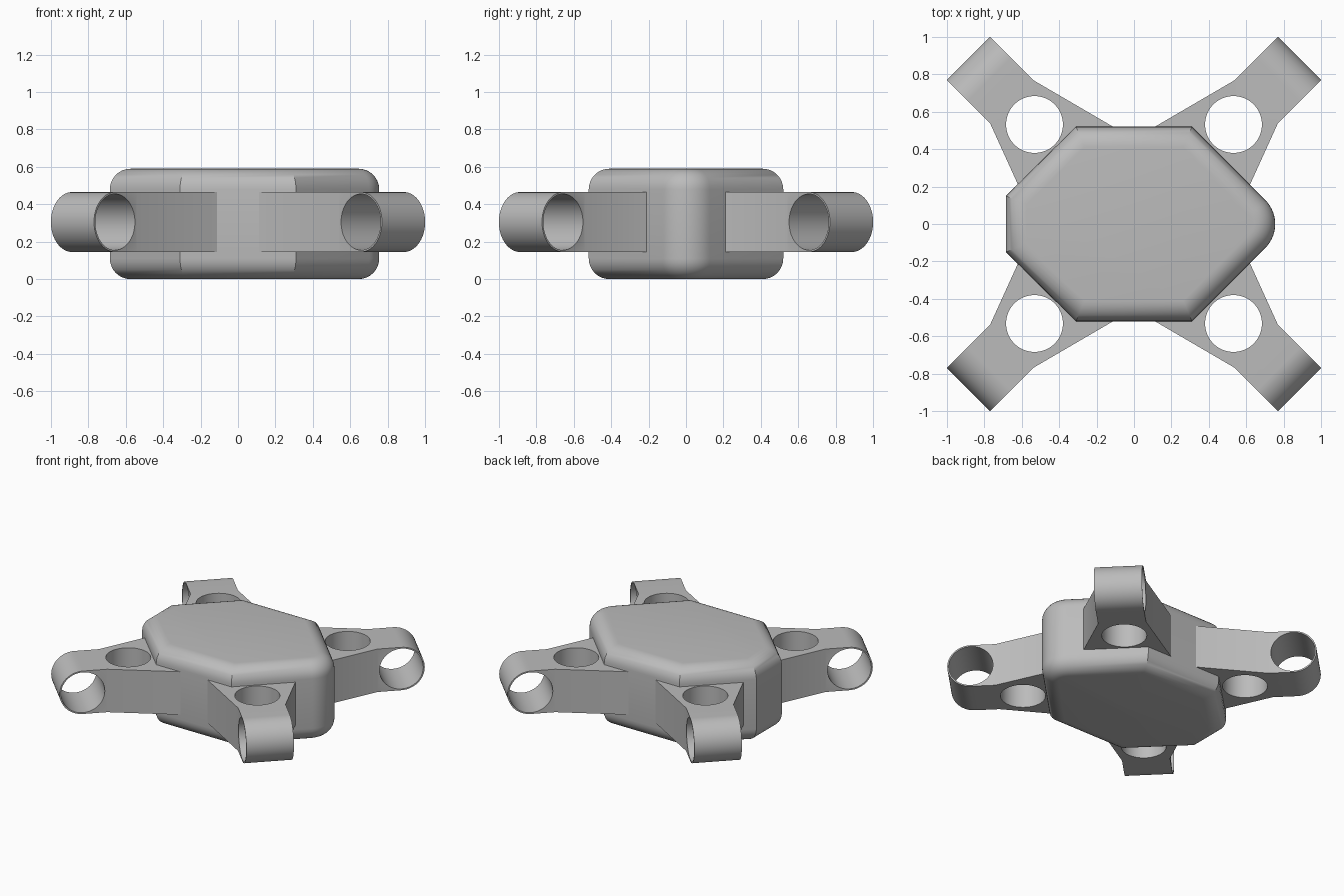
import bpy, bmesh
from math import sin, cos, pi, radians, sqrt
from mathutils import Matrix, Vector

cube = bpy.data.objects.get("Cube")
if cube:
    bpy.data.objects.remove(cube, do_unlink=True)

grey = bpy.data.materials.new("matte grey")
grey.use_nodes = True
GREY = (0.5, 0.5, 0.5, 1)
grey.diffuse_color = GREY
grey.node_tree.nodes["Principled BSDF"].inputs["Base Color"].default_value = GREY

MID = 0.305          # height of the arm centreline
HALF = 0.16          # half height of an arm and outer radius of its end
WIDTH = 0.163        # half width of the arm end
TUBE = 1.092         # distance of the end sleeve along the diagonal


def arc(cx, cy, r, start, end, n):
    return [(cx + r * cos(start + (end - start) * i / n),
             cy + r * sin(start + (end - start) * i / n)) for i in range(n + 1)]


def prism(name, outline, low, high, matrix=Matrix(), round_rim=0):
    """Extrude an outline along its local z, optionally rounding both rims."""
    bm = bmesh.new()
    face = bm.faces.new([bm.verts.new((x, y, low)) for x, y in outline])
    out = bmesh.ops.extrude_face_region(bm, geom=[face])
    top = [v for v in out["geom"] if isinstance(v, bmesh.types.BMVert)]
    bmesh.ops.translate(bm, verts=top, vec=(0, 0, high - low))
    if round_rim:
        rims = [e for e in bm.edges
                if abs(e.verts[0].co.z - e.verts[1].co.z) < 1e-5]
        bmesh.ops.bevel(bm, geom=rims, offset=round_rim, segments=8,
                        profile=0.5, affect='EDGES')
    bmesh.ops.transform(bm, matrix=matrix, verts=bm.verts)
    bmesh.ops.recalc_face_normals(bm, faces=bm.faces)
    mesh = bpy.data.meshes.new(name)
    bm.to_mesh(mesh)
    bm.free()
    mesh.materials.append(grey)
    obj = bpy.data.objects.new(name, mesh)
    bpy.context.collection.objects.link(obj)
    return obj


def carve(obj, tool, operation):
    """Apply a boolean and discard the tool."""
    mod = obj.modifiers.new("carve", 'BOOLEAN')
    mod.object, mod.operation, mod.solver = tool, operation, 'EXACT'
    graph = bpy.context.evaluated_depsgraph_get()
    mesh = bpy.data.meshes.new_from_object(obj.evaluated_get(graph))
    obj.modifiers.clear()
    obj.data = mesh
    bpy.data.objects.remove(tool, do_unlink=True)


def smooth(obj):
    bpy.ops.object.select_all(action='DESELECT')
    obj.select_set(True)
    bpy.context.view_layer.objects.active = obj
    bpy.ops.object.shade_smooth_by_angle(angle=radians(30))


# Body: chamfered slab with a rounded nose on its left
nose = arc(0.574, 0, 0.181, -pi / 4, pi / 4, 14)
outline = [(-0.31, -0.52), (0.31, -0.52)] + nose + [
    (0.31, 0.52), (-0.31, 0.52), (-0.685, 0.15), (-0.685, -0.15)]
body = prism("body", outline, 0, 0.59, round_rim=0.11)
smooth(body)

# Arm plan: flared root, straight end on the diagonal
tip = 1.35
a, b = (tip - WIDTH) / sqrt(2), (tip + WIDTH) / sqrt(2)
plan = [(b, a), (a, b), (0.54, 0.77), (0.06, 0.49),
        (0.2, 0.15), (0.6, 0.166), (0.77, 0.54)]
arms = prism("arms", plan, -0.2, 0.8)

# Local frame: x along the diagonal, y up, z across the arm
d = 1 / sqrt(2)
across = Matrix(((d, 0, d, 0), (d, 0, -d, 0), (0, 1, 0, MID), (0, 0, 0, 1)))
side = [(0, -HALF)] + arc(TUBE, 0, HALF, -pi / 2, pi / 2, 32) + [(0, HALF)]
carve(arms, prism("side_profile", side, -1, 1, across), 'INTERSECT')

# Sleeve bore across the end, and round hole through the arm
bore = arc(TUBE, 0, 0.15, 0, 2 * pi, 64)[:-1]
carve(arms, prism("sleeve_bore", bore, -0.4, 0.4, across), 'DIFFERENCE')
hole = arc(0.532, 0.532, 0.152, 0, 2 * pi, 64)[:-1]
carve(arms, prism("arm_hole", hole, -0.3, 0.9), 'DIFFERENCE')
smooth(arms)

# Repeat the arm at all four corners
mirror = arms.modifiers.new("four corners", 'MIRROR')
mirror.use_axis = (True, True, False)
mirror.use_mirror_merge = False
